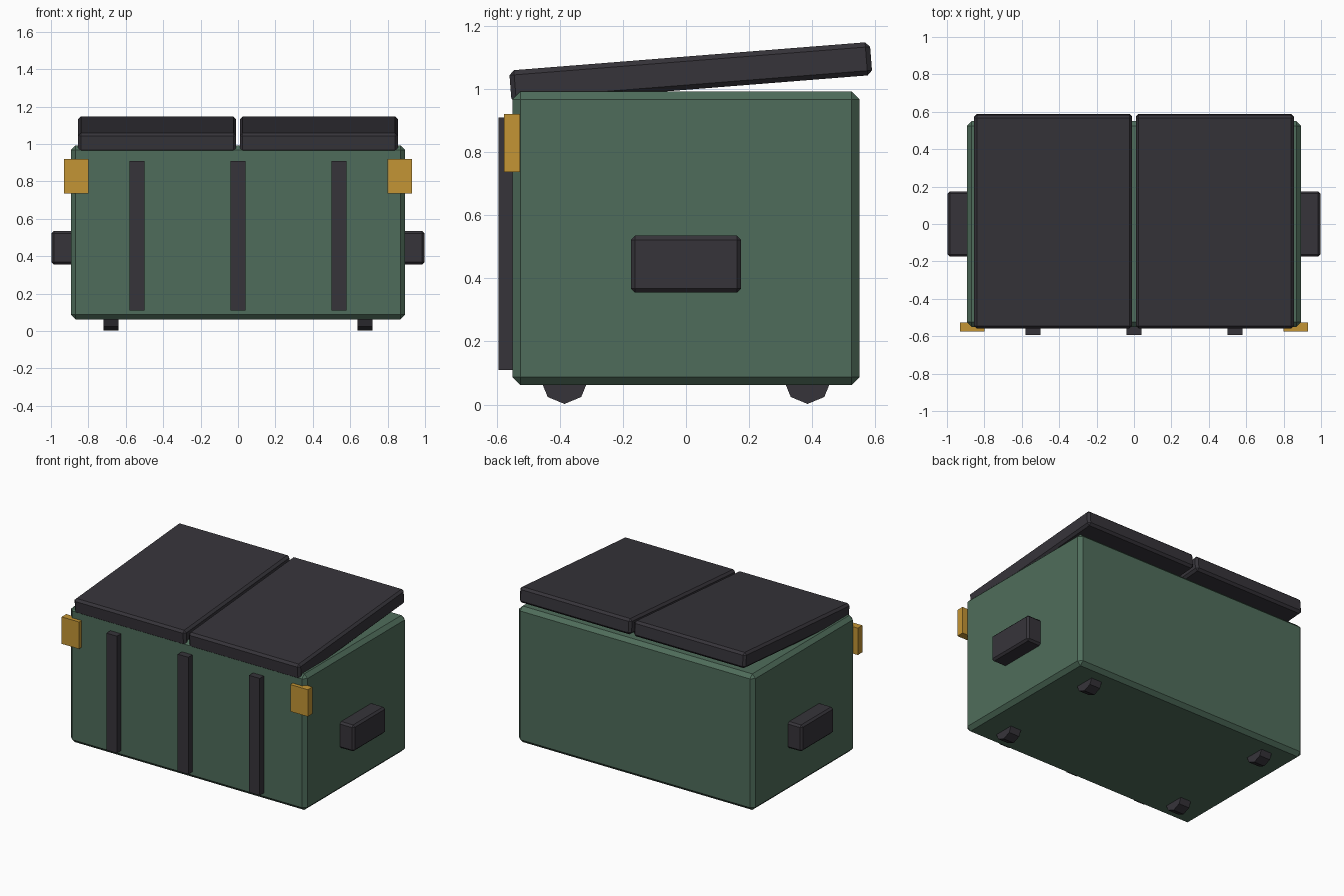
import bpy
import math

cube = bpy.data.objects.get("Cube")
if cube:
    bpy.data.objects.remove(cube, do_unlink=True)


def material(name, colour):
    mat = bpy.data.materials.new(name)
    mat.use_nodes = True
    mat.diffuse_color = (*colour, 1)
    bsdf = mat.node_tree.nodes["Principled BSDF"]
    bsdf.inputs["Base Color"].default_value = (*colour, 1)
    bsdf.inputs["Roughness"].default_value = 0.8
    return mat


GREEN = material("bin_green", (0.078, 0.152, 0.104))
DARK = material("dark_plastic", (0.037, 0.034, 0.042))
YELLOW = material("safety_yellow", (0.55, 0.30, 0.035))


def box(name, size, centre, mat, chamfer=0.0, tilt=0.0):
    """Flat-shaded box with optional single-segment chamfer and tilt about x."""
    bpy.ops.mesh.primitive_cube_add(size=1)
    obj = bpy.context.object
    obj.name = name
    obj.scale = size
    bpy.ops.object.transform_apply(location=False, rotation=False, scale=True)
    obj.location = centre
    obj.rotation_euler.x = tilt
    obj.data.materials.append(mat)
    if chamfer:
        mod = obj.modifiers.new("chamfer", "BEVEL")
        mod.width = chamfer
        mod.segments = 1
    return obj


# Main container
box("bin_body", (1.788, 1.1, 0.93), (0, 0, 0.527), GREEN, 0.025)

# Front reinforcing ribs
for label, x in (("right", -0.54), ("centre", 0), ("left", 0.54)):
    box(f"{label}_front_rib", (0.08, 0.05, 0.8), (x, -0.569, 0.51), DARK)

# Mirrored parts: lids, side handles, corner plates and wheels
for label, s in (("right", -1), ("left", 1)):
    box(f"{label}_lid", (0.845, 1.146, 0.105), (s * 0.4325, 0.015, 1.051),
        DARK, 0.015, tilt=0.079)
    box(f"{label}_side_handle", (0.13, 0.35, 0.18), (s * 0.932, 0, 0.445),
        DARK, 0.013)
    box(f"{label}_corner_plate", (0.132, 0.05, 0.184), (s * 0.865, -0.551, 0.828),
        YELLOW)
    for end, y in (("front", -0.385), ("back", 0.385)):
        bpy.ops.mesh.primitive_cylinder_add(
            vertices=8, radius=0.075, depth=0.08,
            location=(s * 0.68, y, 0.077), rotation=(0, math.pi / 2, 0))
        wheel = bpy.context.object
        wheel.name = f"{end}_{label}_wheel"
        wheel.data.materials.append(DARK)
